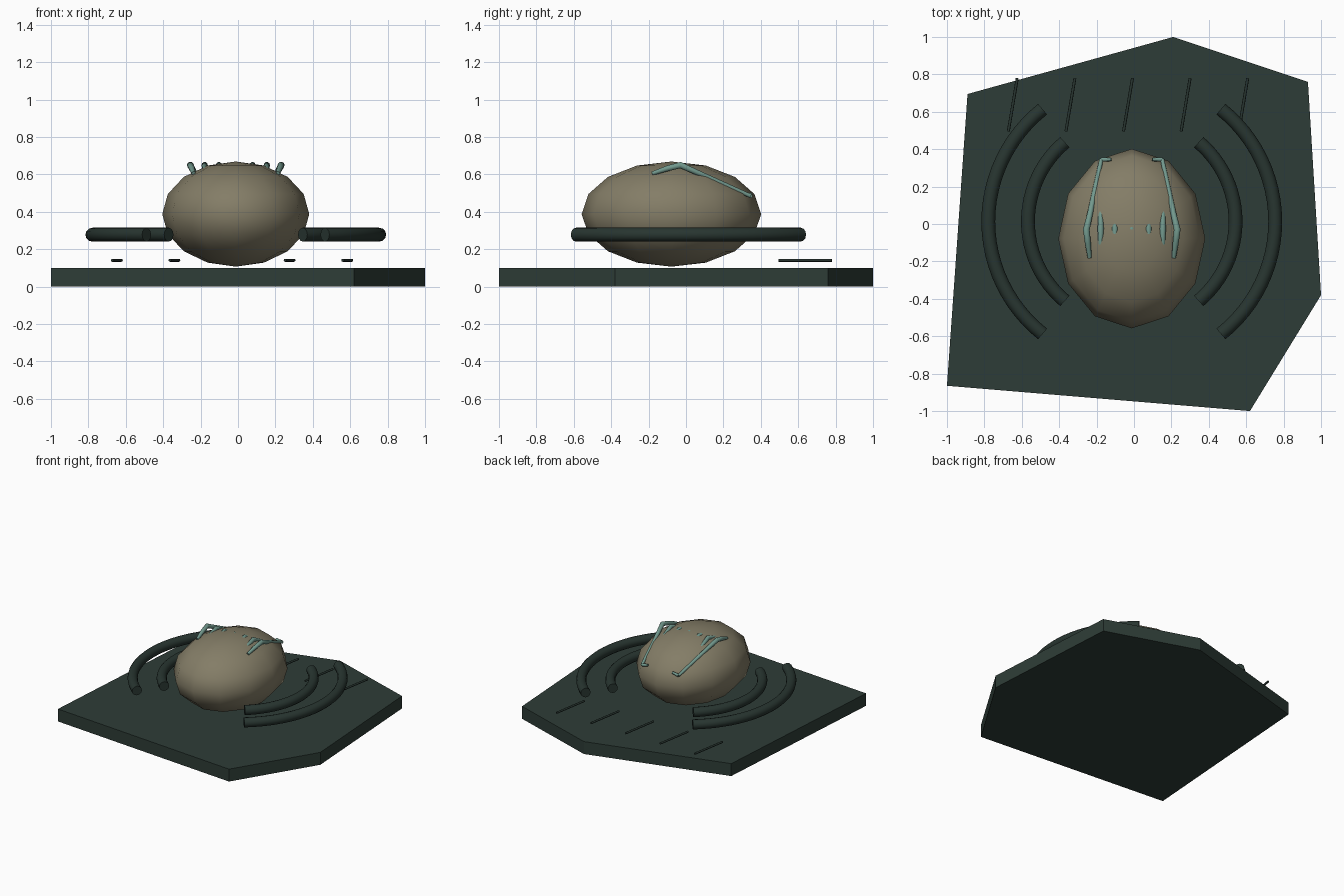
import bpy, bmesh, math
from mathutils import Vector

cube = bpy.data.objects.get("Cube")
if cube:
    bpy.data.objects.remove(cube, do_unlink=True)

CX = -0.012  # symmetry axis of everything on the slab


def material(name, rgb):
    mat = bpy.data.materials.new(name)
    mat.use_nodes = True
    mat.diffuse_color = (*rgb, 1)
    mat.node_tree.nodes["Principled BSDF"].inputs["Base Color"].default_value = (*rgb, 1)
    return mat


SLAB = material("dark_green_slate", (0.027, 0.046, 0.038))
RING = material("deep_green", (0.021, 0.036, 0.030))
STONE = material("olive_stone", (0.23, 0.205, 0.135))
TEAL = material("pale_teal", (0.17, 0.32, 0.27))


def add_mesh(name, bm, mat, smooth=False):
    bmesh.ops.recalc_face_normals(bm, faces=bm.faces)
    mesh = bpy.data.meshes.new(name)
    bm.to_mesh(mesh)
    bm.free()
    mesh.materials.append(mat)
    obj = bpy.data.objects.new(name, mesh)
    bpy.context.collection.objects.link(obj)
    if smooth:
        bpy.ops.object.select_all(action='DESELECT')
        obj.select_set(True)
        bpy.context.view_layer.objects.active = obj
        bpy.ops.object.shade_smooth_by_angle(angle=math.radians(50))
    return obj


def tube(name, path, radii, mat, sides=10):
    """Sweep a round section along a path, with flat end caps."""
    path = [Vector(p) for p in path]
    bm = bmesh.new()
    rings = []
    for i, p in enumerate(path):
        along = (path[min(i + 1, len(path) - 1)] - path[max(i - 1, 0)]).normalized()
        side = along.cross(Vector((0, 0, 1))).normalized()
        up = side.cross(along)
        rings.append([bm.verts.new(p + radii[i] * (side * math.cos(a) + up * math.sin(a)))
                      for a in (math.tau * k / sides for k in range(sides))])
    for a, b in zip(rings, rings[1:]):
        for k in range(sides):
            n = (k + 1) % sides
            bm.faces.new((a[k], a[n], b[n], b[k]))
    bm.faces.new(rings[0])
    bm.faces.new(rings[-1])
    return add_mesh(name, bm, mat, True)


# Irregular six-sided slab
outline = [(-0.89, 0.695), (-1, -0.865), (0.62, -1), (1, -0.38), (0.93, 0.76), (0.21, 1)]
bm = bmesh.new()
face = bm.faces.new([bm.verts.new((x, y, 0)) for x, y in outline])
top = bmesh.ops.extrude_face_region(bm, geom=[face])["geom"]
bmesh.ops.translate(bm, vec=(0, 0, 0.1),
                    verts=[v for v in top if isinstance(v, bmesh.types.BMVert)])
add_mesh("base_slab", bm, SLAB)

# Rounded boulder
bm = bmesh.new()
bmesh.ops.create_uvsphere(bm, u_segments=12, v_segments=8, radius=1)
bmesh.ops.scale(bm, vec=(0.393, 0.48, 0.281), verts=bm.verts)
bmesh.ops.translate(bm, vec=(CX, -0.078, 0.388), verts=bm.verts)
add_mesh("boulder", bm, STONE, True)

# Two pairs of curved rails around the boulder
for label, radius, half in (("inner", 0.555, 0.87), ("outer", 0.767, 0.9)):
    for side_name, s in (("left", 1), ("right", -1)):
        angles = [half * (k / 12 - 1) for k in range(25)]
        path = [(CX + s * radius * math.cos(a), 0.013 + radius * math.sin(a), 0.278)
                for a in angles]
        tube(f"{label}_rail_{side_name}", path, [0.037] * len(path), RING, 12)

# Row of slanted rods behind
for i in range(5):
    x = -0.648 + 0.308 * i
    tube(f"back_rod_{i + 1}", [(x - 0.024, 0.495, 0.141), (x + 0.024, 0.78, 0.141)],
         [0.008, 0.008], RING, 8)

# Bent limbs over the boulder, with a small toe at the back end
for side_name, s in (("left", 1), ("right", -1)):
    ankle = (CX + s * 0.163, 0.345, 0.485)
    tube(f"limb_{side_name}",
         [(CX + s * 0.225, -0.18, 0.605), (CX + s * 0.235, -0.1, 0.632),
          (CX + s * 0.243, -0.03, 0.65), (CX + s * 0.222, 0.06, 0.61), ankle],
         [0.011, 0.016, 0.018, 0.015, 0.011], TEAL)
    tube(f"toe_{side_name}", [ankle, (CX + s * 0.11, 0.345, 0.495)], [0.012, 0.009], TEAL, 8)

# Arched ribs that just break the surface near the top
for i, x in enumerate((-0.166, -0.09, 0, 0.09, 0.166)):
    tube(f"rib_{i + 1}",
         [(CX + x, -0.16, 0.607), (CX + x, -0.025, 0.65), (CX + x, 0.11, 0.585)],
         [0.011, 0.0165, 0.011], TEAL)
